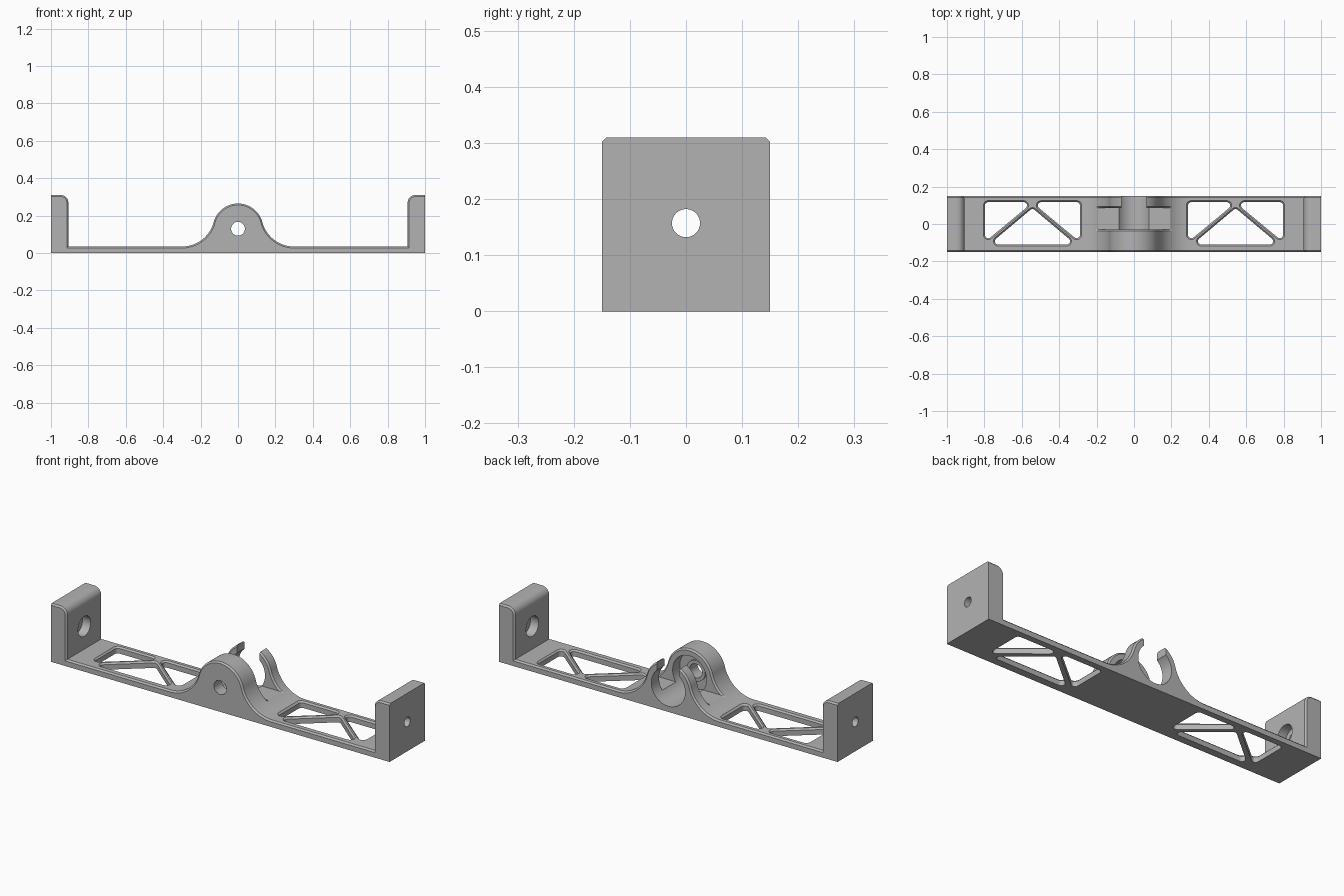
import bpy, bmesh
from math import sin, cos, pi, atan2
from mathutils import Vector

cube = bpy.data.objects.get("Cube")
if cube:
    bpy.data.objects.remove(cube, do_unlink=True)

grey = bpy.data.materials.new("plain grey")
grey.use_nodes = True
colour = (0.45, 0.45, 0.45, 1)
grey.diffuse_color = colour
grey.node_tree.nodes["Principled BSDF"].inputs["Base Color"].default_value = colour

DEPTH, BASE, TOP, BEVEL = 0.15, 0.035, 0.31, 0.008
AXLE_Z, HUMP_R, SHELF = 0.13, 0.135, 0.07
FILLET_X, FILLET_R = 0.3, 0.176


def loft(name, rings, capped=True):
    """Solid through rings of equal point count, capped or joined end to end."""
    bm = bmesh.new()
    loops = [[bm.verts.new(p) for p in ring] for ring in rings]
    n = len(loops[0])
    pairs = list(zip(loops, loops[1:]))
    if capped:
        bm.faces.new(loops[0][::-1])
        bm.faces.new(loops[-1])
    else:
        pairs.append((loops[-1], loops[0]))
    for a, b in pairs:
        for i in range(n):
            j = (i + 1) % n
            bm.faces.new((a[i], a[j], b[j], b[i]))
    bmesh.ops.remove_doubles(bm, verts=bm.verts, dist=1e-5)
    bmesh.ops.recalc_face_normals(bm, faces=bm.faces)
    mesh = bpy.data.meshes.new(name)
    bm.to_mesh(mesh)
    bm.free()
    mesh.materials.append(grey)
    obj = bpy.data.objects.new(name, mesh)
    bpy.context.collection.objects.link(obj)
    return obj


def arc(cx, cz, r, a0, a1, n):
    return [(cx + r * cos(a0 + (a1 - a0) * i / n),
             cz + r * sin(a0 + (a1 - a0) * i / n)) for i in range(n + 1)]


def circle(cx, cz, r, n=48):
    return arc(cx, cz, r, 0, 2 * pi, n)[:-1]


def outline(d):
    """Front outline, with everything but the bottom and ends inset by d."""
    fz = BASE + FILLET_R
    lean = atan2(fz - AXLE_Z, FILLET_X)
    half = arc(0, AXLE_Z, HUMP_R - d, pi / 2, lean, 20)
    half += arc(FILLET_X, fz, FILLET_R + d, pi + lean, 1.5 * pi, 20)[1:]
    half += [(0.907 + d, BASE - d)]
    half += arc(0.947, TOP - 0.04, 0.04 - d, pi, pi / 2, 8)
    half += [(1, TOP - d), (1, 0)]
    return half + [(-x, z) for x, z in half[:0:-1]]


def ring(y, d=0.0, kind="full"):
    pts = outline(d)
    if kind != "full":
        pts = []
        for p, q in zip(outline(0), outline(d)):
            if abs(p[0]) < FILLET_X and p[1] > SHELF:
                p = q if kind == "hump" else (p[0], SHELF)
            pts.append(p)
    return [(x, y, z) for x, z in pts]


# Bracket body: base, end uprights, axle hump and rear clip
GAP0, GAP1 = -0.03, 0.085
body = loft("bracket", [
    ring(-DEPTH, BEVEL), ring(BEVEL - DEPTH), ring(GAP0 - BEVEL),
    ring(GAP0, BEVEL, "hump"), ring(GAP0, 0, "shelf"),
    ring(GAP1, 0, "shelf"), ring(GAP1, BEVEL, "hump"),
    ring(GAP1 + BEVEL), ring(DEPTH - BEVEL), ring(DEPTH, BEVEL)])


def cut(cutter):
    cutter.hide_render = True
    mod = body.modifiers.new("cut", 'BOOLEAN')
    mod.operation, mod.solver, mod.object = 'DIFFERENCE', 'EXACT', cutter
    bpy.context.view_layer.objects.active = body
    bpy.ops.object.modifier_apply(modifier=mod.name)
    bpy.data.objects.remove(cutter, do_unlink=True)


def cylinder_y(r, y0, y1, n=48):
    return loft("round_cutter", [[(x, y, z) for x, z in circle(0, AXLE_Z, r, n)]
                                 for y in (y0, y1)])


def cylinder_x(r, x0, x1):
    return loft("round_cutter", [[(x, y, z) for y, z in circle(0, 0.157, r)]
                                 for x in (x0, x1)])


def rounded(points, r, extra):
    """Convex anticlockwise polygon with round corners, grown by extra."""
    out = []
    for i, p in enumerate(points):
        p, a, b = Vector(p), Vector(points[i - 1]), Vector(points[(i + 1) % len(points)])
        u, v = (p - a).normalized(), (b - p).normalized()
        turn = u.angle(v)
        c = p + (v - u).normalized() * (r / cos(turn / 2))
        start = atan2(-u.x, u.y)
        out += arc(c.x, c.y, r + extra, start, start + turn, 8)
    return out


# Truss windows, flared at the top edge
MID = 0.543
side = [(-0.254, 0.117), (-0.254, -0.096), (0.003, 0.117)]
centre = [(-0.232, -0.11), (0.232, -0.11), (0, 0.085)]
flipped = [(-x, y) for x, y in side[::-1]]
flare = BEVEL + 0.001
levels = [(-0.05, 0), (BASE - BEVEL, 0), (BASE + 0.001, flare), (0.06, flare)]
for sx in (-1, 1):
    for tri in (side, centre, flipped):
        pts = [(x + sx * MID, y) for x, y in tri]
        cut(loft("window_cutter", [[(x, y, z) for x, y in rounded(pts, 0.018, e)]
                                   for z, e in levels]))

# Bearing channel, axle hole and clip opening
cut(cylinder_y(0.1, -0.09, 0.2, 64))
cut(cylinder_y(0.037, -0.2, 0.0))
mouth = [(-0.066, 0.15), (0.066, 0.15), (0.066, 0.235),
         (0.075, 0.3), (-0.075, 0.3), (-0.066, 0.235)]
cut(loft("mouth_cutter", [[(x, y, z) for x, z in mouth] for y in (0.03, 0.2)]))

# Screw holes with inner counterbores
for s in (-1, 1):
    cut(cylinder_x(0.025, s * 0.85, s * 1.05))
    cut(cylinder_x(0.053, s * 0.85, s * 0.955))

# Raised washer face around the axle hole
steps = [(0.037, -0.092), (0.055, -0.092), (0.055, -0.083), (0.037, -0.083)]
washer = loft("axle_washer", [[(x, y, z) for x, z in circle(0, AXLE_Z, r)]
                              for r, y in steps], capped=False)

for obj in (body, washer):
    bpy.ops.object.select_all(action='DESELECT')
    obj.select_set(True)
    bpy.context.view_layer.objects.active = obj
    bpy.ops.object.shade_smooth_by_angle(angle=0.5)
